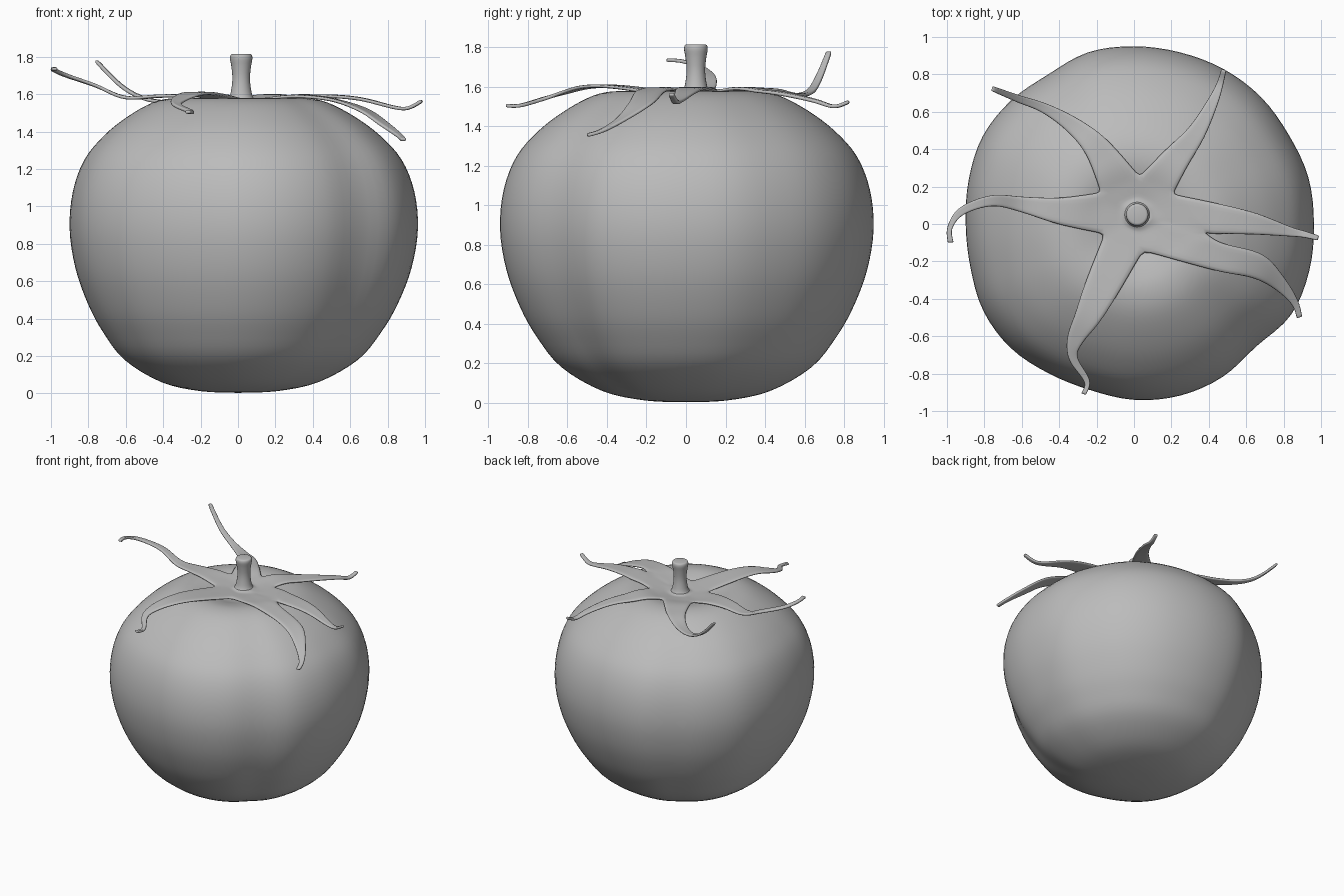
import bpy, math
from mathutils import Vector

if "Cube" in bpy.data.objects:
    bpy.data.objects.remove(bpy.data.objects["Cube"])

grey = bpy.data.materials.new("plain_grey")
grey.diffuse_color = (0.5, 0.5, 0.5, 1)
grey.use_nodes = True
grey.node_tree.nodes["Principled BSDF"].inputs["Base Color"].default_value = grey.diffuse_color


def spline(pts, n, closed=False):
    """Catmull-Rom through tuples, n steps per span."""
    P = [Vector(p) for p in pts]
    m = len(P)
    get = (lambda i: P[i % m]) if closed else (lambda i: P[max(0, min(m - 1, i))])
    out = []
    for i in range(m if closed else m - 1):
        a, b, c, d = get(i - 1), get(i), get(i + 1), get(i + 2)
        for k in range(n):
            t = k / n
            out.append(0.5 * (2 * b + (c - a) * t + (2 * a - 5 * b + 4 * c - d) * t * t
                              + (3 * b - a - 3 * c + d) * t ** 3))
    if not closed:
        out.append(P[-1].copy())
    return out


def make(name, verts, faces):
    me = bpy.data.meshes.new(name)
    me.from_pydata([tuple(v) for v in verts], [], faces)
    me.materials.append(grey)
    me.polygons.foreach_set("use_smooth", [True] * len(me.polygons))
    ob = bpy.data.objects.new(name, me)
    bpy.context.collection.objects.link(ob)
    return ob


def lofted(name, rings):
    """Skin equal closed rings, bottom to top, with capped ends."""
    n = len(rings[0])
    verts = [v for r in rings for v in r]
    faces = [(j * n + i, j * n + (i + 1) % n, (j + 1) * n + (i + 1) % n, (j + 1) * n + i)
             for j in range(len(rings) - 1) for i in range(n)]
    faces.append(tuple(reversed(range(n))))
    faces.append(tuple(range(len(verts) - n, len(verts))))
    return make(name, verts, faces)


# Fruit: uneven outline every 15 degrees, times a side profile
outline = [.962, .965, .955, .96, .957, .95, .95, .95, .922, .932, .935, .915,
           .90, .905, .93, .935, .92, .918, .94, .95, .945, .925, .97, .97]
radii = [v[0] for v in spline([(r, 0) for r in outline], 4, True)]
N = len(radii)
profile = spline([(.005, .003), (.22, .012), (.45, .06), (.67, .18), (.8, .33), (.89, .48),
                  (.965, .67), (1, .88), (.98, 1.08), (.91, 1.25), (.79, 1.38), (.65, 1.48),
                  (.5, 1.555), (.37, 1.578), (.25, 1.56), (.12, 1.52), (.005, 1.5)], 4)
rings = []
for f, z in profile:
    ring = []
    for i, R in enumerate(radii):
        a = 2 * math.pi * i / N
        r = f * (R + (0.94 - R) * max(0, 1 - f) * 0.5)   # ribs fade to the poles
        ring.append((r * math.cos(a), r * math.sin(a), z))
    rings.append(ring)
lofted("fruit", rings)


def fruit_z(x, y):
    """Height of the upper skin at x, y."""
    a = (math.atan2(y, x) / (2 * math.pi)) % 1 * N
    i = int(a)
    R = radii[i % N] * (1 - a + i) + radii[(i + 1) % N] * (a - i)
    f = math.hypot(x, y) / R
    for p, q in zip(profile, profile[1:]):
        if p[1] > .88 and q[0] <= f <= p[0]:
            t = (p[0] - f) / max(1e-6, p[0] - q[0])
            return p[1] + (q[1] - p[1]) * t
    return 0 if f > .5 else 1.5


# Stem
SX, SY = .017, .05
stem = spline([(.11, 1.545), (.068, 1.575), (.052, 1.63), (.047, 1.69), (.053, 1.75),
               (.06, 1.79), (.056, 1.81), (.045, 1.815)], 3)
lofted("stem", [[(SX + r * math.cos(i * math.pi / 12), SY + r * math.sin(i * math.pi / 12), z)
                 for i in range(24)] for r, z in stem])

# Calyx: notches counter-clockwise, one leaf between each pair; leaf points are x, y, z, half width
notches = [(.39, -.05, 1.585), (.21, .16, 1.57), (.03, .257, 1.565),
           (-.18, .17, 1.57), (-.16, -.055, 1.57), (.05, -.145, 1.565)]
leaves = [
    [(.45, .027, 1.59, .082), (.65, 0, 1.575, .058), (.83, -.04, 1.53, .027),
     (.91, -.055, 1.525, .018), (.985, -.075, 1.565, .014)],
    [(.225, .35, 1.58, .075), (.335, .49, 1.565, .05), (.42, .65, 1.53, .03),
     (.46, .75, 1.50, .018), (.48, .825, 1.525, .014)],
    [(-.2, .41, 1.585, .07), (-.33, .53, 1.56, .045), (-.48, .62, 1.57, .027),
     (-.62, .67, 1.64, .02), (-.76, .725, 1.78, .014)],
    [(-.4, .07, 1.59, .072), (-.6, .105, 1.58, .042), (-.76, .125, 1.645, .03),
     (-.92, .07, 1.70, .022), (-.985, -.02, 1.73, .014), (-.98, -.1, 1.735, .016)],
    [(-.175, -.345, 1.6, .093), (-.25, -.5, 1.6, .07), (-.315, -.62, 1.57, .045),
     (-.325, -.72, 1.54, .024), (-.25, -.84, 1.505, .016), (-.27, -.91, 1.505, .014)],
    [(.45, -.175, 1.58, .077), (.66, -.225, 1.52, .07), (.78, -.32, 1.44, .04),
     (.86, -.42, 1.38, .02), (.885, -.5, 1.355, .015)],
]
K = 4                      # faces across each leaf
verts, faces = [], []


def add(p):
    verts.append((p[0], p[1], max(p[2], fruit_z(p[0], p[1]) + .014)))
    return len(verts) - 1


boundary = []
for i in range(6):
    a, b = Vector(notches[i]), Vector(notches[(i + 1) % 6])
    boundary += [add(a.lerp(b, k / K)) for k in range(K)]
for i, leaf in enumerate(leaves):
    a, b = Vector(notches[i]), Vector(notches[(i + 1) % 6])
    mid = (a + b) / 2
    pts = [mid] + [Vector(p[:3]) for p in leaf]
    right, left = [a], [b]
    for j in range(1, len(pts)):
        t = (pts[min(j + 1, len(pts) - 1)] - pts[j - 1]).normalized()
        side = Vector((t.y, -t.x, 0)).normalized() * leaf[j - 1][3]
        right.append(pts[j] + side)
        left.append(pts[j] - side)
    prev = [boundary[(i * K + k) % (6 * K)] for k in range(K + 1)]
    for r, l in list(zip(spline(right, 4), spline(left, 4)))[1:]:
        row = [add(r.lerp(l, k / K)) for k in range(K + 1)]
        faces += [(prev[k], row[k], row[k + 1], prev[k + 1]) for k in range(K)]
        prev = row
# hub rings shrink from the notches to the foot of the stem
outer = boundary
for t in (.3, .6, .85, 1):
    row = []
    for v in boundary:
        p = Vector(verts[v])
        d = Vector((p.x - SX, p.y - SY, 0)).normalized() * .06
        foot = Vector((SX + d.x, SY + d.y, 1.555 + .02 * (t == 1)))
        row.append(add(p.lerp(foot, t)))
    n = len(row)
    faces += [(row[k], outer[k], outer[(k + 1) % n], row[(k + 1) % n]) for k in range(n)]
    outer = row
calyx = make("calyx", verts, faces)
sol = calyx.modifiers.new("thickness", 'SOLIDIFY')
sol.thickness, sol.offset = .018, 0
sub = calyx.modifiers.new("smooth", 'SUBSURF')
sub.levels = sub.render_levels = 1
